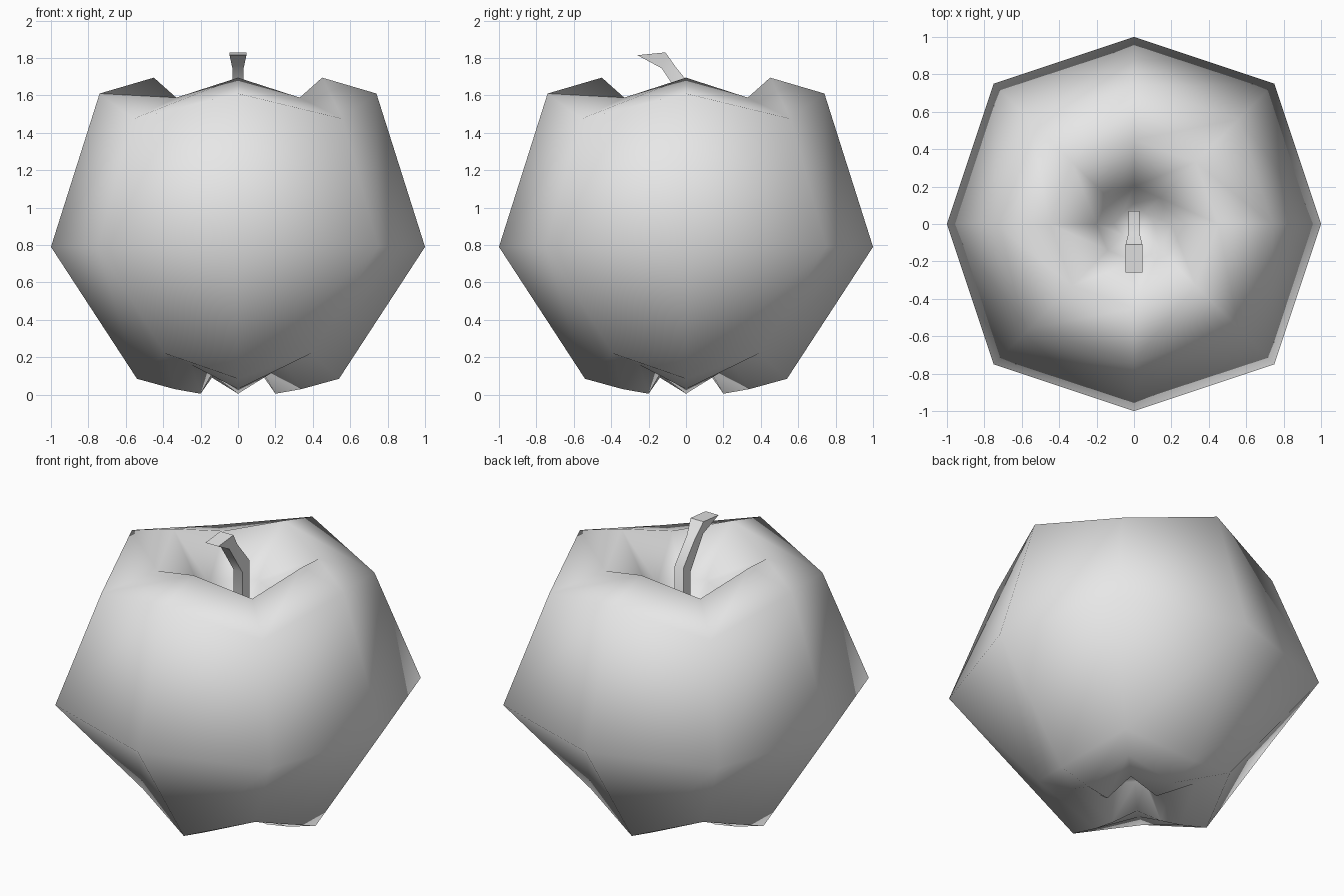
import bpy, bmesh, math

if "Cube" in bpy.data.objects:
    bpy.data.objects.remove(bpy.data.objects["Cube"], do_unlink=True)

# Single plain grey
grey = bpy.data.materials.new("light grey")
grey.use_nodes = True
grey.diffuse_color = (0.8, 0.8, 0.8, 1)
grey.node_tree.nodes["Principled BSDF"].inputs["Base Color"].default_value = (0.8, 0.8, 0.8, 1)


def loft(name, loops):
    """Skin a stack of point loops and cap both ends."""
    bm = bmesh.new()
    rings = [[bm.verts.new(p) for p in loop] for loop in loops]
    n = len(rings[0])
    for a, b in zip(rings, rings[1:]):
        for i in range(n):
            j = (i + 1) % n
            bm.faces.new((a[i], a[j], b[j], b[i]))
    bm.faces.new(rings[0][::-1])
    bm.faces.new(rings[-1])
    bmesh.ops.recalc_face_normals(bm, faces=bm.faces)
    mesh = bpy.data.meshes.new(name)
    bm.to_mesh(mesh)
    bm.free()
    mesh.materials.append(grey)
    obj = bpy.data.objects.new(name, mesh)
    bpy.context.collection.objects.link(obj)
    return obj


def eight_sided(axis_r, axis_z, diag, diag_z):
    """Ring whose axis points and diagonal points have their own radius and height."""
    points = []
    for i in range(8):
        a = i * math.pi / 4
        r, z = (diag * math.sqrt(2), diag_z) if i % 2 else (axis_r, axis_z)
        points.append((r * math.cos(a), r * math.sin(a), z))
    return points


# Fruit body: bottom dimple, belly, shoulders, top dimple
profile = [
    (0.08, 0.22, 0.05, 0.22),
    (0.20, 0.005, 0.14, 0.11),
    (0.34, 0.03, 0.25, 0.16),
    (0.54, 0.085, 0.39, 0.22),
    (1.00, 0.79, 0.75, 0.79),
    (0.74, 1.61, 0.56, 1.475),
    (0.45, 1.695, 0.33, 1.588),
    (0.20, 1.42, 0.14, 1.40),
    (0.11, 1.20, 0.06, 1.20),
]
body = loft("fruit_body", [eight_sided(*p) for p in profile])
body.data.shade_smooth()

# Curved stem: half width, front edge (y, z), back edge (y, z)
sections = [
    (0.03, (0.0, 1.18), (0.07, 1.18)),
    (0.03, (0.0, 1.55), (0.07, 1.60)),
    (0.03, (-0.13, 1.745), (-0.05, 1.745)),
    (0.045, (-0.26, 1.815), (-0.11, 1.83)),
]
stem = loft("stem", [[(-w, *f), (w, *f), (w, *b), (-w, *b)] for w, f, b in sections])
bpy.ops.object.select_all(action='DESELECT')
stem.select_set(True)
bpy.context.view_layer.objects.active = stem
bpy.ops.object.shade_smooth_by_angle(angle=math.radians(50))
